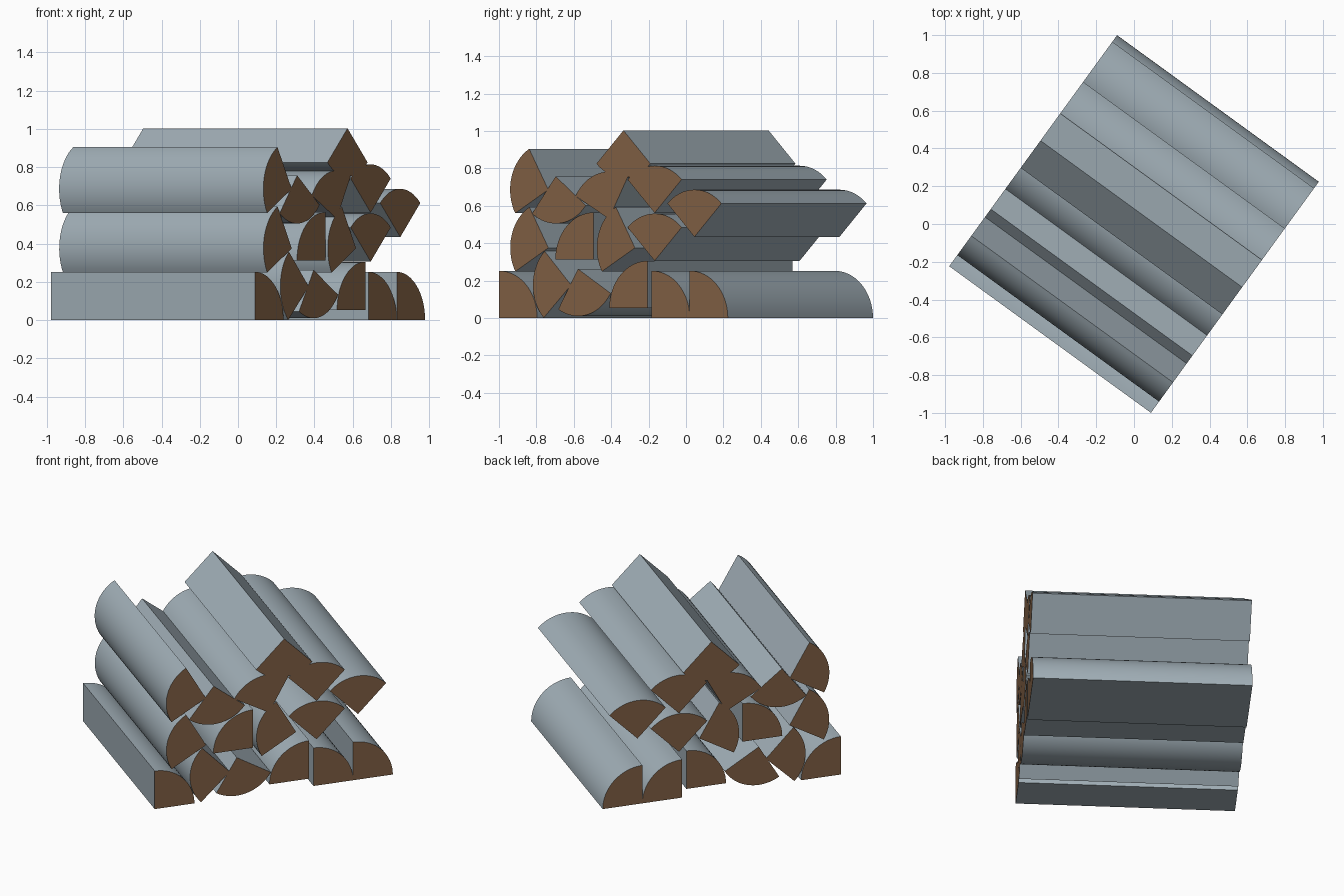
import bpy, bmesh, math

if "Cube" in bpy.data.objects:
    bpy.data.objects.remove(bpy.data.objects["Cube"])

R = 0.252        # radius of a quarter log
HALF = 0.66      # half the log length
TURN = math.radians(-36)   # whole stack is turned about z
STEPS = 16       # segments in the rounded bark side


def material(name, rgb):
    m = bpy.data.materials.new(name)
    m.diffuse_color = (*rgb, 1)
    m.use_nodes = True
    m.node_tree.nodes["Principled BSDF"].inputs["Base Color"].default_value = m.diffuse_color
    return m


bark = material("grey_bark", (0.352, 0.423, 0.468))
wood = material("brown_cut_wood", (0.235, 0.125, 0.063))

# split edge of each log across the stack, its height, and
# the angle in degrees that its rounded side faces
LOGS = [
    # bottom row
    (-0.756, 0.0, 45), (-0.28, 0.176, 179), (-0.235, 0.262, -76),
    (0.225, 0.053, 135), (0.252, 0.0, 45), (0.504, 0.0, 45),
    # second row
    (-0.43, 0.375, 165), (-0.132, 0.312, 135), (0.142, 0.375, 165),
    (0.272, 0.306, 90), (0.535, 0.434, 90),
    # third row
    (-0.431, 0.686, 165), (-0.382, 0.757, -83), (-0.03, 0.53, 106),
    (0.272, 0.562, 90),
    # top log
    (0.066, 1.003, -90),
]


def quarter_log(name, s, z, facing):
    """Extrude a quarter-circle profile along x; ends get the cut-wood colour."""
    bm = bmesh.new()
    profile = [(s, z)]
    for i in range(STEPS + 1):
        a = math.radians(facing - 45 + 90 * i / STEPS)
        profile.append((s + R * math.cos(a), z + R * math.sin(a)))
    near = bm.faces.new([bm.verts.new((-HALF, y, h)) for y, h in profile])
    ext = bmesh.ops.extrude_face_region(bm, geom=[near], use_keep_orig=True)
    verts = [v for v in ext["geom"] if isinstance(v, bmesh.types.BMVert)]
    bmesh.ops.translate(bm, vec=(2 * HALF, 0, 0), verts=verts)
    bmesh.ops.recalc_face_normals(bm, faces=bm.faces[:])
    for f in bm.faces:
        f.material_index = 1 if abs(f.normal.x) > 0.9 else 0
    mesh = bpy.data.meshes.new(name)
    bm.to_mesh(mesh)
    bm.free()
    mesh.materials.append(bark)
    mesh.materials.append(wood)
    ob = bpy.data.objects.new(name, mesh)
    ob.rotation_euler.z = TURN
    bpy.context.collection.objects.link(ob)
    ob.select_set(True)
    bpy.context.view_layer.objects.active = ob


# the stack of split firewood
for n, log in enumerate(LOGS, 1):
    quarter_log(f"split_log_{n:02d}", *log)
bpy.ops.object.shade_smooth_by_angle(angle=math.radians(30))
